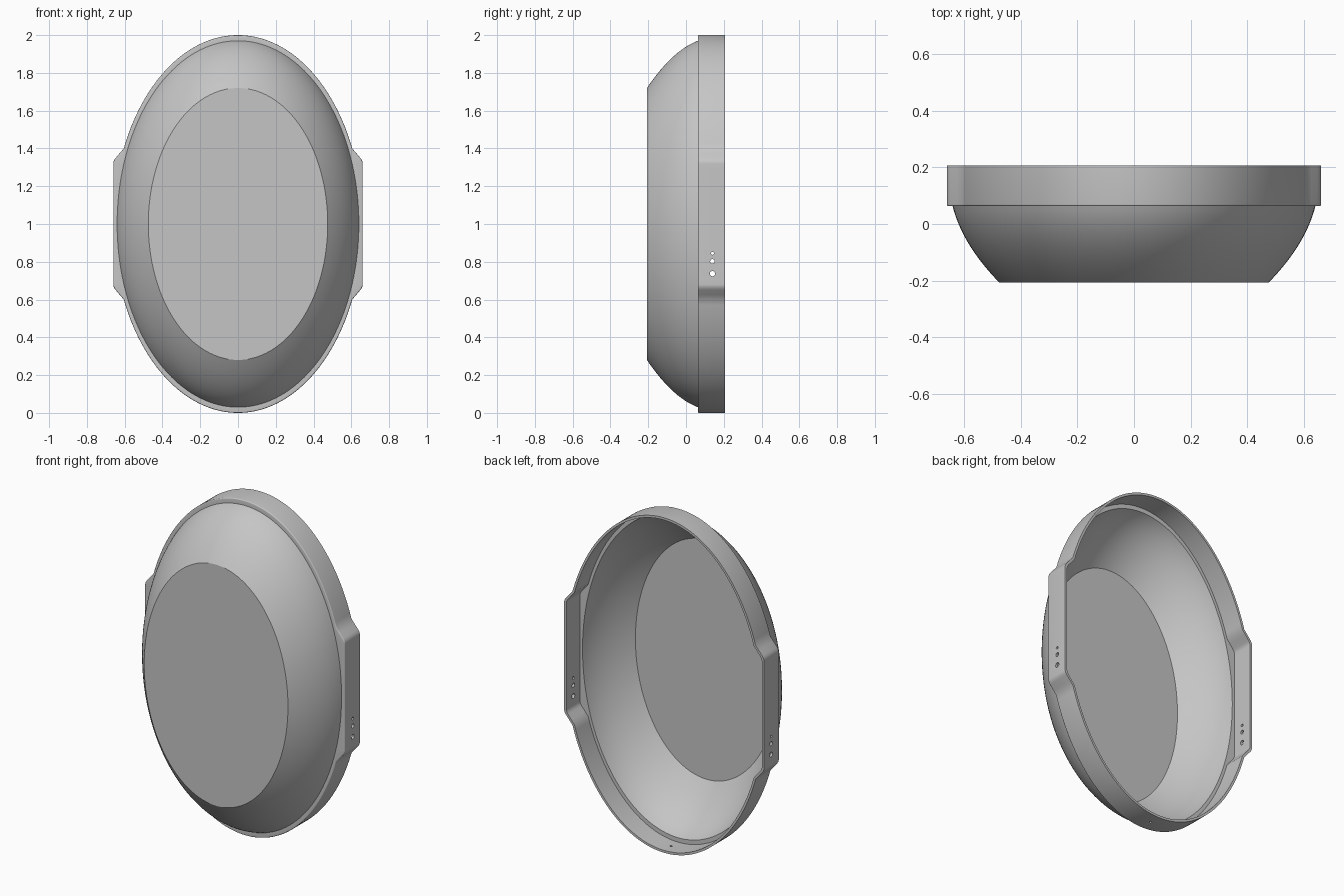
import bpy, bmesh
from math import asin, cos, sin, pi, radians
from mathutils import Matrix, Vector

cube = bpy.data.objects.get("Cube")
if cube:
    bpy.data.objects.remove(cube)

grey = bpy.data.materials.new("plain grey")
grey.use_nodes = True
colour = (0.56, 0.56, 0.56, 1)
grey.diffuse_color = colour
grey.node_tree.nodes["Principled BSDF"].inputs["Base Color"].default_value = colour

WALL = 0.014
BACK, LEDGE, FRONT = 0.207, 0.063, -0.207
ROUND = 0.006       # radius of the rim's front edge
SOFT = 0.015        # half height of the rounding at the lug corners


def span(a, b, n):
    return [a + (b - a) * i / n for i in range(n)]


def full_turn(low, high):
    """Angles round the outline, with steps landing on the lug corners."""
    stops = [0, asin(low - SOFT), asin(low + SOFT), asin(high), pi / 2]
    q = []
    for a, b, n in zip(stops, stops[1:], (10, 6, 2, 36)):
        q += span(a, b, n)
    half = q + [pi / 2] + [pi - t for t in reversed(q)]
    return half + [t + pi for t in half[1:-1]]


def rim_loop(inset, y):
    """Oval with a flat-faced lug on each side."""
    a, b = 0.66 - inset, 1 - inset
    low, high = 0.335 - 0.4 * inset, 0.4 - 0.4 * inset
    foot = a * (1 - (high / b) ** 2) ** 0.5
    soft = SOFT / (high - low)
    points = []
    for t in full_turn(low / b, high / b):
        x, z = a * cos(t), b * sin(t)
        if abs(z) < high:
            k = (high - abs(z)) / (high - low)
            k = min(1, k) - max(0, soft - abs(k - 1)) ** 2 / (4 * soft)
            x = (foot + (a - foot) * k) * (1 if x > 0 else -1)
        points.append(Vector((x, y, z + 1)))
    return points


def bowl_loop(u, wall):
    """Oval section of the bowl, u = 0 at the ledge and 1 at the flat front."""
    s = 1 - 0.104 * u - 0.154 * u * u
    y = LEDGE + (FRONT - LEDGE) * u + wall
    inset = wall * (0.75 - 0.34 * u)
    return [Vector(((0.64 * s - inset) * cos(t), y, (0.97 * s - inset) * sin(t) + 1))
            for t in full_turn(0.335, 0.4)]


# Shell: outer skin and inner skin, each from the back edge to the flat front
STEPS = 16
rounding = [i * pi / 8 for i in range(5)]
outer_rim = [rim_loop(0, BACK)]
outer_rim += [rim_loop(ROUND * (1 - cos(t)), LEDGE + ROUND * (1 - sin(t))) for t in rounding]
inner_rim = [rim_loop(WALL, BACK), rim_loop(WALL, LEDGE + WALL)]
outer_bowl = [bowl_loop(i / STEPS, 0) for i in range(STEPS + 1)]
inner_bowl = [bowl_loop(i / STEPS, WALL) for i in range(STEPS + 1)]

bm = bmesh.new()


def bridge(r, s):
    for i in range(len(r)):
        j = (i + 1) % len(r)
        bm.faces.new((r[i], r[j], s[j], s[i]))


def skin(sections):
    """Joins the sections, closes the last one and returns the first."""
    rings = [[bm.verts.new(p) for p in ring] for ring in sections]
    for r, s in zip(rings, rings[1:]):
        bridge(r, s)
    bm.faces.new(rings[-1])
    return rings[0]


bridge(skin(outer_rim + outer_bowl), skin(inner_rim + inner_bowl))
bmesh.ops.recalc_face_normals(bm, faces=bm.faces)
mesh = bpy.data.meshes.new("oval_housing")
bm.to_mesh(mesh)
bm.free()
mesh.materials.append(grey)
housing = bpy.data.objects.new("oval_housing", mesh)
bpy.context.collection.objects.link(housing)

# Drilled holes: three through both lugs, one through the bottom of the rim
bm = bmesh.new()


def drill(radius, depth, place, turn):
    bmesh.ops.create_cone(bm, cap_ends=True, segments=20, radius1=radius, radius2=radius,
                          depth=depth, matrix=Matrix.Translation(place) @ turn)


for z, radius in ((0.737, 0.014), (0.802, 0.012), (0.845, 0.008)):
    drill(radius, 2, (0, 0.14, z), Matrix.Rotation(pi / 2, 4, "Y"))
drill(0.007, 0.1, (0, 0.14, 0), Matrix.Identity(4))
drill_mesh = bpy.data.meshes.new("hole_cutter")
bm.to_mesh(drill_mesh)
bm.free()
drill_mesh.materials.append(grey)
cutter = bpy.data.objects.new("hole_cutter", drill_mesh)
cutter.hide_render = True
bpy.context.collection.objects.link(cutter)

cut = housing.modifiers.new("holes", "BOOLEAN")
cut.operation = "DIFFERENCE"
cut.solver = "EXACT"
cut.object = cutter
bpy.ops.object.select_all(action="DESELECT")
housing.select_set(True)
bpy.context.view_layer.objects.active = housing
bpy.ops.object.modifier_apply(modifier=cut.name)
bpy.data.objects.remove(cutter)
bpy.ops.object.shade_smooth_by_angle(angle=radians(25))
